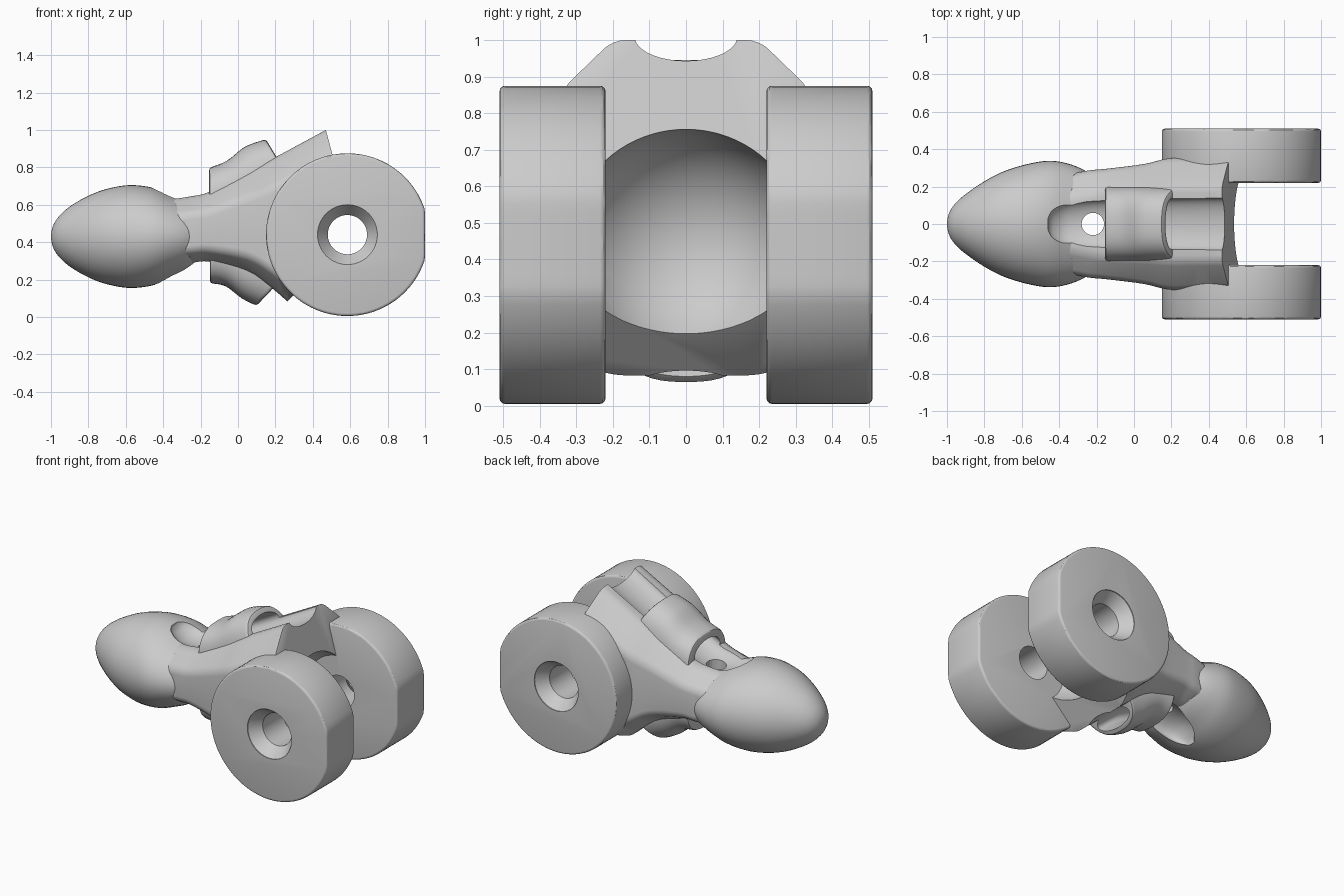
import bpy, bmesh, math
from mathutils import Matrix, Vector

if "Cube" in bpy.data.objects:
    bpy.data.objects.remove(bpy.data.objects["Cube"], do_unlink=True)

grey = bpy.data.materials.new("plain grey")
grey.use_nodes = True
COLOUR = (0.6, 0.6, 0.6, 1)
grey.diffuse_color = COLOUR
for node in grey.node_tree.nodes:
    if node.type == "BSDF_PRINCIPLED":
        node.inputs["Base Color"].default_value = COLOUR

HUB = Vector((0.585, 0, 0.44))


def finish(bm, name):
    bmesh.ops.recalc_face_normals(bm, faces=bm.faces)
    mesh = bpy.data.meshes.new(name)
    bm.to_mesh(mesh)
    bm.free()
    mesh.materials.append(grey)
    ob = bpy.data.objects.new(name, mesh)
    bpy.context.collection.objects.link(ob)
    return ob


def apply(ob, mod):
    bpy.context.view_layer.objects.active = ob
    bpy.ops.object.modifier_apply(modifier=mod.name)


def bevel(ob, width, angle=30, segments=3):
    mod = ob.modifiers.new("bevel", "BEVEL")
    mod.width, mod.segments = width, segments
    mod.limit_method, mod.angle_limit = "ANGLE", math.radians(angle)
    apply(ob, mod)


def combine(ob, other, operation):
    mod = ob.modifiers.new("combine", "BOOLEAN")
    mod.operation, mod.solver, mod.object = operation, "EXACT", other
    apply(ob, mod)
    bpy.data.objects.remove(other, do_unlink=True)


def skin(rings, name):
    """Bridge equal rings of points and cap both ends."""
    bm = bmesh.new()
    loops = [[bm.verts.new(p) for p in ring] for ring in rings]
    n = len(loops[0])
    for a, b in zip(loops, loops[1:]):
        for i in range(n):
            j = (i + 1) % n
            bm.faces.new((a[i], a[j], b[j], b[i]))
    bm.faces.new(loops[0])
    bm.faces.new(loops[-1])
    return finish(bm, name)


def refine(rows, steps=4):
    """Smooth the rows of numbers with a Catmull-Rom curve."""
    rows = [rows[0]] + rows + [rows[-1]]
    out = []
    for p, a, b, q in zip(rows, rows[1:], rows[2:], rows[3:]):
        for k in range(steps):
            t = k / steps
            out.append([0.5 * (2 * v + (w - u) * t + (2 * u - 5 * v + 4 * w - x) * t * t
                               + (3 * v - u - 3 * w + x) * t ** 3)
                        for u, v, w, x in zip(p, a, b, q)])
    return out + [rows[-1]]


def oval_loft(rows, name, power=2.0, count=48):
    """Rows: x, centre z, half width, half height, lean of the section."""
    rings = []
    for x, zc, w, h, lean in refine(rows):
        ring = []
        for i in range(count):
            a = 2 * math.pi * i / count
            c, s = math.cos(a), math.sin(a)
            dz = h * math.copysign(abs(s) ** (2 / power), s)
            ring.append((x + lean * dz, w * math.copysign(abs(c) ** (2 / power), c), zc + dz))
        rings.append(ring)
    return skin(rings, name)


# Neck: chamfered section that flares towards the hub
# rows: x, top z, bottom z, half width, plateau half width, shoulder drop, lower drop
neck_rows = [
    (-0.42, 0.62, 0.28, 0.25, 0.13, 0.09, 0.06),
    (-0.25, 0.645, 0.29, 0.285, 0.16, 0.09, 0.06),
    (-0.15, 0.67, 0.295, 0.295, 0.18, 0.1, 0.06),
    (0.05, 0.77, 0.24, 0.32, 0.19, 0.13, 0.08),
    (0.18, 0.843, 0.155, 0.35, 0.2, 0.15, 0.09),
    (0.3, 0.908, 0.05, 0.35, 0.2, 0.155, 0.1),
    (0.47, 1.0, -0.1, 0.34, 0.2, 0.155, 0.1),
    (0.65, 1.1, -0.1, 0.34, 0.2, 0.155, 0.1),
]
rings = []
for x, zt, zb, w, a, dt, db in refine(neck_rows):
    half = [(a, zt), (w, zt - dt), (w, zb + db), (a, zb)]
    rings.append([(x, y, z) for y, z in half] + [(x, -y, z) for y, z in reversed(half)])
body = skin(rings, "knuckle_body")
bevel(body, 0.04, 20, 4)

# End faces of the neck: two planes meeting at the hub
wedge = [(0.416, 1.2), (0.62, 0.44), (-0.02, -0.2), (1.5, -0.2), (1.5, 1.2)]
combine(body, skin([[(x, y, z) for x, z in wedge] for y in (-1, 1)], "end_cutter"), "DIFFERENCE")
bevel(body, 0.012, 40, 2)

# Egg-shaped tip
tip_rows = [(-1, 0.01), (-0.99, 0.055), (-0.96, 0.105), (-0.9, 0.16), (-0.8, 0.228),
            (-0.7, 0.28), (-0.58, 0.318), (-0.46, 0.338), (-0.36, 0.325), (-0.27, 0.29),
            (-0.2, 0.24)]
heights = [0.01, 0.055, 0.105, 0.16, 0.218, 0.255, 0.275, 0.262, 0.225, 0.185, 0.13]
tip = oval_loft([(x, 0.43, w, h, 0) for (x, w), h in zip(tip_rows, heights)], "egg_tip")
combine(body, tip, "UNION")

# Straps arching over the cord channels
upper = oval_loft([(-0.155, 0.6, 0.2, 0.197, 0), (-0.05, 0.635, 0.2, 0.2, -0.05),
                   (0.1, 0.7, 0.2, 0.21, -0.3), (0.275, 0.74, 0.2, 0.21, -0.6)],
                  "upper_strap", 2.6)
lower = oval_loft([(-0.15, 0.36, 0.2, 0.18, 0), (-0.05, 0.345, 0.2, 0.18, 0.1),
                   (0.11, 0.28, 0.2, 0.18, 0.5), (0.27, 0.24, 0.2, 0.18, 0.95)],
                  "lower_strap", 2.6)
for strap in (upper, lower):
    bevel(strap, 0.014, 40, 2)
    combine(body, strap, "UNION")

# Cord channels along the top and bottom
channels = [
    [(-0.46, 0.69, 0.03, 0.01, 0), (-0.43, 0.685, 0.08, 0.045, 0), (-0.34, 0.675, 0.12, 0.075, 0),
     (-0.15, 0.685, 0.13, 0.072, 0), (0.15, 0.835, 0.135, 0.075, 0), (0.47, 1.01, 0.14, 0.075, 0),
     (0.62, 1.09, 0.14, 0.075, 0)],
    [(-0.44, 0.18, 0.03, 0.01, 0), (-0.36, 0.24, 0.11, 0.06, 0), (-0.15, 0.293, 0.13, 0.068, 0),
     (-0.02, 0.255, 0.13, 0.07, 0), (0.1, 0.172, 0.135, 0.075, 0), (0.3, -0.01, 0.14, 0.085, 0),
     (0.42, -0.12, 0.14, 0.085, 0)],
]
for rows in channels:
    combine(body, oval_loft(rows, "channel_cutter"), "DIFFERENCE")

# Cord hole through the neck
bm = bmesh.new()
bmesh.ops.create_cone(bm, cap_ends=True, segments=32, radius1=0.06, radius2=0.06, depth=2,
                      matrix=Matrix.Translation((-0.22, 0, 0.44)))
combine(body, finish(bm, "cord_hole_cutter"), "DIFFERENCE")

# Round socket at the hub
bm = bmesh.new()
bmesh.ops.create_uvsphere(bm, u_segments=64, v_segments=40, radius=0.32,
                          matrix=Matrix.Translation(HUB))
combine(body, finish(bm, "socket_cutter"), "DIFFERENCE")

# Side discs, each with a flat cut at the end
for side in (-1, 1):
    bm = bmesh.new()
    bmesh.ops.create_cone(bm, cap_ends=True, segments=96, radius1=0.435, radius2=0.435, depth=0.29,
                          matrix=Matrix.Translation(HUB + Vector((0, side * 0.365, 0)))
                          @ Matrix.Rotation(math.pi / 2, 4, "X"))
    for v in bm.verts:
        v.co.x = min(v.co.x, 1.0)
    bmesh.ops.dissolve_limit(bm, angle_limit=0.001, verts=bm.verts, edges=bm.edges)
    disc = finish(bm, "side_disc")
    bevel(disc, 0.015)
    combine(body, disc, "UNION")

# Countersunk axle hole through both discs
profile = [(-0.6, 0.16), (-0.505, 0.16), (-0.43, 0.105), (0.43, 0.105), (0.505, 0.16), (0.6, 0.16)]
rings = [[HUB + Vector((r * math.cos(i * math.pi / 32), y, r * math.sin(i * math.pi / 32)))
          for i in range(64)] for y, r in profile]
combine(body, skin(rings, "axle_cutter"), "DIFFERENCE")

# Smooth shading with crisp edges
bpy.ops.object.select_all(action="DESELECT")
body.select_set(True)
bpy.context.view_layer.objects.active = body
bpy.ops.object.shade_smooth_by_angle(angle=math.radians(30))
